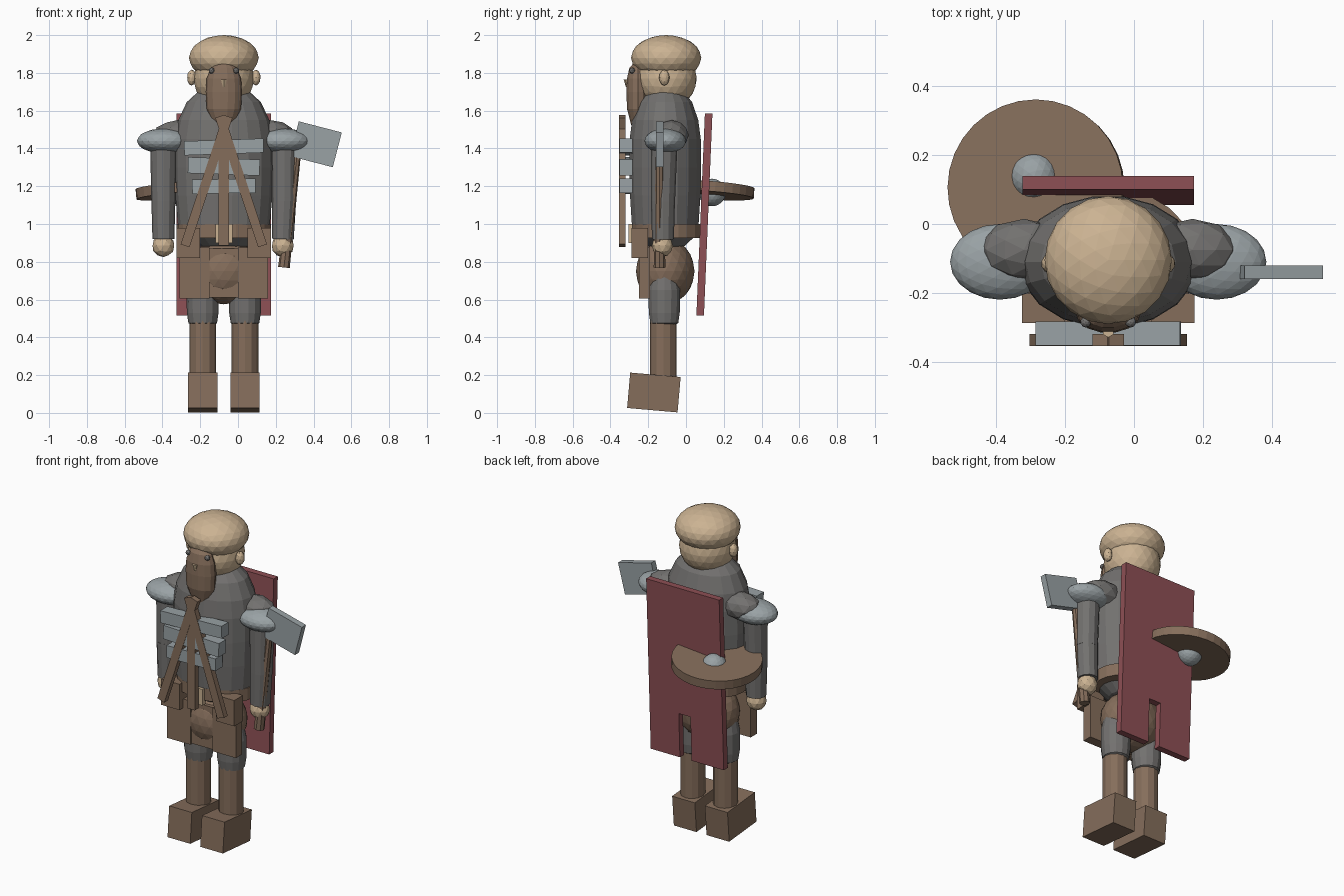
import bpy
import bmesh
from math import radians, cos, sin, pi
from mathutils import Vector, Matrix, Euler

if "Cube" in bpy.data.objects:
    bpy.data.objects.remove(bpy.data.objects["Cube"], do_unlink=True)

MID = -0.075  # body's plane of symmetry


def make_material(name, rgb):
    m = bpy.data.materials.new(name)
    m.use_nodes = True
    col = (*rgb, 1)
    m.diffuse_color = col
    m.node_tree.nodes["Principled BSDF"].inputs["Base Color"].default_value = col
    return m


SKIN = make_material("skin tan", (0.60, 0.45, 0.29))
LEATHER = make_material("leather brown", (0.235, 0.155, 0.105))
CLOTH = make_material("dark grey mail", (0.17, 0.165, 0.16))
STEEL = make_material("pale steel", (0.32, 0.36, 0.375))
RED = make_material("cape red", (0.27, 0.08, 0.09))


def finish(bm, name, mat, loc=(0, 0, 0), rot=(0, 0, 0)):
    bmesh.ops.recalc_face_normals(bm, faces=bm.faces)
    me = bpy.data.meshes.new(name)
    bm.to_mesh(me)
    bm.free()
    me.materials.append(mat)
    ob = bpy.data.objects.new(name, me)
    ob.location = loc
    ob.rotation_euler = [radians(a) for a in rot]
    bpy.context.collection.objects.link(ob)
    return ob


def box(name, mat, loc, size, rot=(0, 0, 0)):
    bm = bmesh.new()
    bmesh.ops.create_cube(bm, size=1)
    bmesh.ops.scale(bm, vec=size, verts=bm.verts)
    return finish(bm, name, mat, loc, rot)


def ball(name, mat, loc, radii, detail=3, rot=(0, 0, 0)):
    bm = bmesh.new()
    bmesh.ops.create_icosphere(bm, subdivisions=detail, radius=1)
    bmesh.ops.scale(bm, vec=radii, verts=bm.verts)
    return finish(bm, name, mat, loc, rot)


def rod(name, mat, a, b, r1, r2, sides=12):
    a, b = Vector(a), Vector(b)
    bm = bmesh.new()
    bmesh.ops.create_cone(bm, cap_ends=True, segments=sides, radius1=r1,
                          radius2=r2, depth=(b - a).length)
    turn = (b - a).to_track_quat('Z', 'Y').to_matrix()
    bmesh.ops.rotate(bm, cent=(0, 0, 0), matrix=turn, verts=bm.verts)
    return finish(bm, name, mat, (a + b) / 2)


def lathe(name, mat, loc, profile, rx, ry, sides=18):
    """Stacked elliptical rings; profile holds (radius factor, height)."""
    bm = bmesh.new()
    rings = [[bm.verts.new((rx * r * cos(2 * pi * i / sides),
                            ry * r * sin(2 * pi * i / sides), z))
              for i in range(sides)] for r, z in profile]
    for lo, hi in zip(rings, rings[1:]):
        for i in range(sides):
            j = (i + 1) % sides
            bm.faces.new((lo[i], lo[j], hi[j], hi[i]))
    bm.faces.new(rings[0])
    bm.faces.new(rings[-1])
    return finish(bm, name, mat, loc)


# Torso, hips and belt
lathe("torso", CLOTH, (MID, -0.11, 0),
      [(0.2, 0.865), (0.55, 0.885), (0.8, 0.93), (0.93, 1.0), (0.98, 1.15),
       (1.0, 1.3), (0.99, 1.45), (0.92, 1.55), (0.75, 1.645),
       (0.5, 1.705), (0.2, 1.73)], 0.262, 0.193)
ball("hips", LEATHER, (MID, -0.11, 0.75), (0.19, 0.155, 0.175))
lathe("belt", LEATHER, (MID, -0.092, 0), [(1, 0.925), (1, 1.0)], 0.25, 0.197, 24)
box("belt_buckle", SKIN, (MID, -0.29, 0.95), (0.09, 0.03, 0.1))

# Legs, arms and everything mirrored about the body
for side, s in (("right", -1), ("left", 1)):
    leg = MID + s * 0.112
    box(side + "_boot", LEATHER, (leg, -0.17, 0.108), (0.155, 0.268, 0.188), (-5, 0, 0))
    rod(side + "_shin", LEATHER, (leg, -0.12, 0.17), (leg, -0.12, 0.5), 0.071, 0.071)
    lathe(side + "_thigh", CLOTH, (leg, -0.115, 0),
          [(0.4, 0.45), (0.9, 0.475), (1, 0.53), (1.02, 0.65), (0.85, 0.72), (0.3, 0.76)],
          0.084, 0.084, 14)

    arm = MID + s * 0.32
    hand = arm - (s > 0) * 0.008
    ball(side + "_shoulder", CLOTH, (MID + s * 0.245, -0.075, 1.47), (0.13, 0.09, 0.08), 2)
    ball(side + "_shoulder_pad", STEEL, (MID + s * 0.315, -0.11, 1.44), (0.145, 0.11, 0.066))
    rod(side + "_upper_arm", CLOTH, (arm, -0.122, 1.12), (arm, -0.115, 1.43), 0.064, 0.07)
    rod(side + "_forearm", CLOTH, (hand, -0.122, 0.92), (arm, -0.122, 1.14), 0.058, 0.064)
    ball(side + "_hand", SKIN, (hand, -0.125, 0.885), (0.06, 0.056, 0.06), 2)

    # Skirt panels and pouches
    box(side + "_skirt_panel", LEATHER, (MID + s * 0.155, -0.22, 0.74), (0.16, 0.06, 0.27))
    box(side + "_pouch", LEATHER, (MID + s * 0.188, -0.245, 0.9), (0.125, 0.085, 0.16))

    # Crossing chest straps
    low, high = Vector((MID + s * 0.205, 0.885)), Vector((MID - s * 0.022, 1.57))
    d = high - low
    mid = (low + high) / 2
    tilt = 90 - Vector((1, 0)).angle(Vector((abs(d.x), d.y))) * 180 / pi
    box(side + "_chest_strap", LEATHER, (mid.x, -0.338, mid.y),
        (0.05, 0.035, d.length), (0, -s * tilt, 0))

    # Ears and eyes
    ball(side + "_ear", SKIN, (MID + s * 0.17, -0.115, 1.775), (0.025, 0.028, 0.042), 2)
    ball(side + "_eye", CLOTH, (MID + s * 0.065, -0.285, 1.812), (0.016, 0.016, 0.016), 2)

box("middle_skirt_panel", LEATHER, (MID, -0.215, 0.74), (0.16, 0.05, 0.26))
box("centre_strap", LEATHER, (MID, -0.338, 1.18), (0.055, 0.034, 0.59))

# Chest plates
for i, (z, w, h, tilt) in enumerate([(1.408, 0.42, 0.075, -2), (1.305, 0.38, 0.085, 2),
                                     (1.2, 0.335, 0.075, -1)]):
    box(f"chest_plate_{i + 1}", STEEL, (MID, -0.318, z), (w, 0.07, h), (0, tilt, 0))

# Head, cap, beard and nose
ball("head", SKIN, (MID, -0.105, 1.77), (0.16, 0.162, 0.16))
ball("cap", SKIN, (MID, -0.105, 1.88), (0.185, 0.186, 0.12))
lathe("beard", LEATHER, (MID, -0.255, 0),
      [(0.35, 1.47), (0.65, 1.54), (0.95, 1.61), (1, 1.7), (0.95, 1.77),
       (0.75, 1.825), (0.35, 1.853)], 0.096, 0.062, 14)
rod("nose", SKIN, (MID, -0.312, 1.725), (MID, -0.312, 1.765), 0.006, 0.018, 6)

# Cape: one sheet with a slit between two tails
bm = bmesh.new()
outline = [(-0.25, 0.515), (-0.03, 0.515), (-0.03, 0.79), (0.05, 0.79),
           (0.05, 0.515), (0.25, 0.515), (0.25, 1.585), (-0.25, 1.585)]
sheet = bm.faces.new([bm.verts.new((x, 0.055 + 0.042 * (z - 0.515), z)) for x, z in outline])
extruded = bmesh.ops.extrude_face_region(bm, geom=[sheet])["geom"]
bmesh.ops.translate(bm, vec=(0, 0.04, 0),
                    verts=[v for v in extruded if isinstance(v, bmesh.types.BMVert)])
finish(bm, "cape", RED, (MID, 0, 0))

# Round shield lying level behind the back
shield = lathe("shield", LEATHER, (-0.285, 0.105, 1.18), [(1, -0.027), (1, 0.027)],
               0.256, 0.256, 32)
shield.rotation_euler = (radians(-4), radians(-5), 0)
ball("shield_boss", STEEL, (-0.29, 0.138, 1.167), (0.073, 0.073, 0.073))

# Axe in the left hand
rod("axe_handle", LEATHER, (0.243, -0.14, 0.77), (0.325, -0.14, 1.47), 0.031, 0.018, 8)
box("axe_head", STEEL, (0.412, -0.14, 1.422), (0.235, 0.04, 0.19), (0, 14.5, 0))
